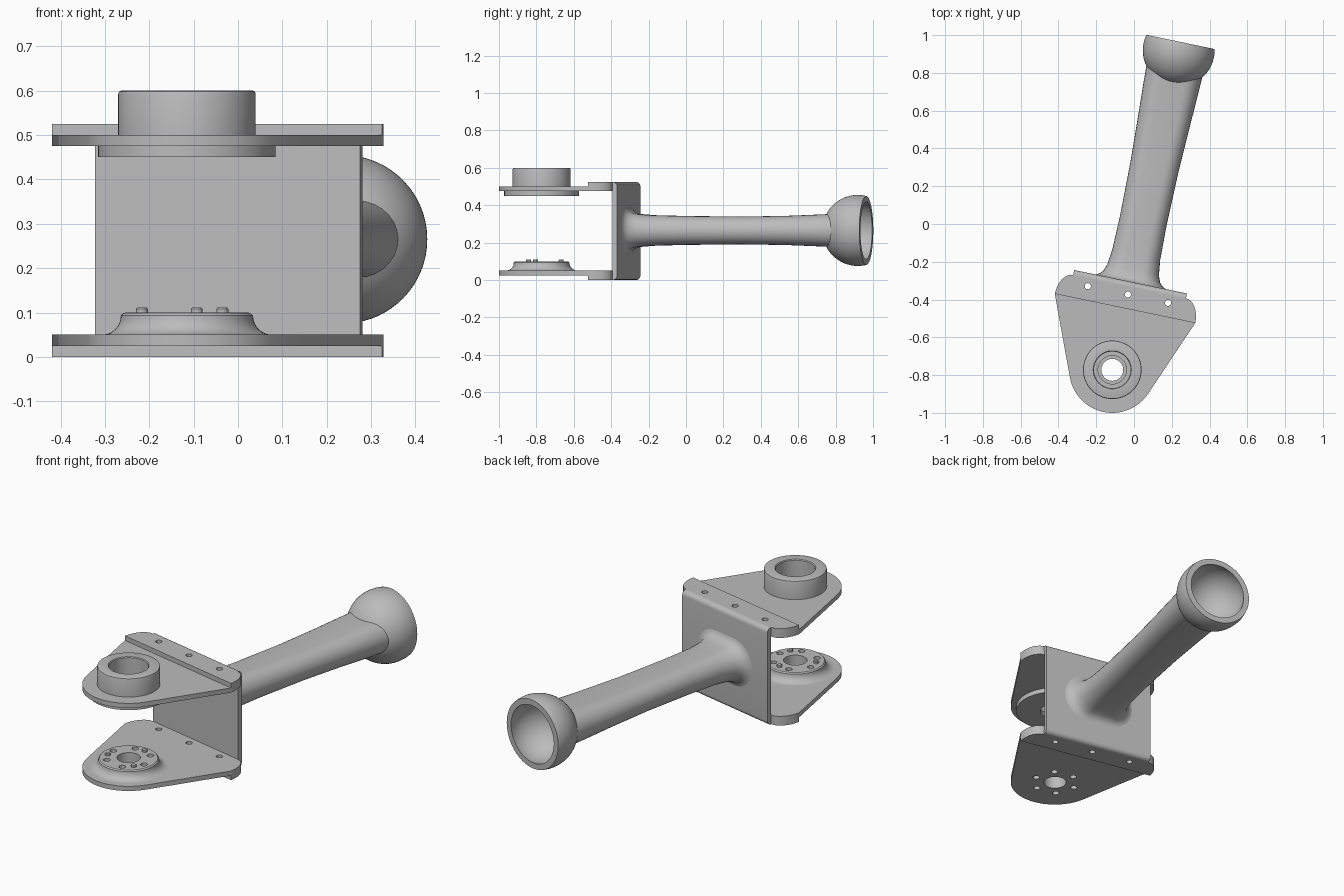
import bpy, bmesh, math
from mathutils import Matrix

if "Cube" in bpy.data.objects:
    bpy.data.objects.remove(bpy.data.objects["Cube"])

GREY = (0.5, 0.5, 0.5, 1)
mat = bpy.data.materials.new("plain_grey")
mat.use_nodes = True
mat.diffuse_color = GREY
mat.node_tree.nodes["Principled BSDF"].inputs["Base Color"].default_value = GREY

# Everything is built around the hub axis, arm along +y, then turned
PLACE = Matrix.Translation((-0.115, -0.772, 0)) @ Matrix.Rotation(math.radians(-11.75), 4, 'Z')


def finish(bm, name):
    bmesh.ops.remove_doubles(bm, verts=bm.verts, dist=1e-5)
    bmesh.ops.recalc_face_normals(bm, faces=bm.faces)
    mesh = bpy.data.meshes.new(name)
    bm.to_mesh(mesh)
    bm.free()
    ob = bpy.data.objects.new(name, mesh)
    bpy.context.collection.objects.link(ob)
    ob.matrix_world = PLACE
    mesh.materials.append(mat)
    bpy.ops.object.select_all(action='DESELECT')
    ob.select_set(True)
    bpy.context.view_layer.objects.active = ob
    bpy.ops.object.shade_smooth_by_angle(angle=math.radians(35))
    return ob


def arc(cx, cy, rx, ry, a0, a1, n):
    return [(cx + rx * math.cos(math.radians(a0 + (a1 - a0) * i / n)),
             cy + ry * math.sin(math.radians(a0 + (a1 - a0) * i / n))) for i in range(n + 1)]


def circle(x, y, r, n=24):
    return arc(x, y, r, r, 0, 360, n)[:-1]


def prism(name, loops, z0, z1):
    """Flat plate from an outline followed by hole loops."""
    bm = bmesh.new()
    for loop in loops:
        vs = [bm.verts.new((x, y, z0)) for x, y in loop]
        for i, v in enumerate(vs):
            bm.edges.new((v, vs[(i + 1) % len(vs)]))
    bmesh.ops.triangle_fill(bm, use_beauty=True, edges=bm.edges[:])
    ext = bmesh.ops.extrude_face_region(bm, geom=bm.faces[:], use_keep_orig=True)
    for v in ext["geom"]:
        if isinstance(v, bmesh.types.BMVert):
            v.co.z = z1
    return finish(bm, name)


def skin(bm, rings, closed_rows=False):
    """Bridge equal closed rings of vertices."""
    rows = [[bm.verts.new(p) for p in r] for r in rings]
    pairs = list(zip(rows, rows[1:])) + ([(rows[-1], rows[0])] if closed_rows else [])
    for a, b in pairs:
        for i in range(len(a)):
            j = (i + 1) % len(a)
            bm.faces.new((a[i], a[j], b[j], b[i]))


def lathe(name, profile, matrix=Matrix(), n=64):
    """Revolve a closed (radius, height) profile."""
    bm = bmesh.new()
    skin(bm, [[(x, y, z) for x, y in circle(0, 0, r, n)] for r, z in profile], True)
    bmesh.ops.transform(bm, matrix=matrix, verts=bm.verts)
    return finish(bm, name)


def polar(r, deg):
    return r * math.cos(math.radians(deg)), r * math.sin(math.radians(deg))


# Shared outlines and hole patterns
right_corner = arc(0.305, 0.332, 0.075, 0.118, 0, 90, 8)
left_corner = [(-x, y) for x, y in reversed(right_corner)]
ear = arc(0, 0, 0.228, 0.228, -158, -22, 36) + right_corner + left_corner
flange = right_corner + left_corner
bolt_holes = [circle(x, 0.407, 0.016, 16) for x in (-0.217, 0, 0.217)]
hub_holes = [circle(*polar(0.11, a), 0.017, 16) for a in range(0, 360, 60)]

# Plates and bracket flanges
prism("upper_plate", [ear, circle(0, 0, 0.097, 48)] + bolt_holes, 0.475, 0.5)
prism("lower_plate", [ear, circle(0, 0, 0.058, 48)] + bolt_holes + hub_holes, 0.025, 0.05)
prism("upper_flange", [flange] + bolt_holes, 0.5, 0.525)
prism("lower_flange", [flange] + bolt_holes, 0, 0.025)

# Back wall with bent top and bottom edges
section = ([(0.449, 0)] + arc(0.451, 0.025, 0.025, 0.025, -90, 0, 6)
           + arc(0.451, 0.5, 0.025, 0.025, 0, 90, 6)
           + [(0.449, 0.525), (0.449, 0.5), (0.451, 0.499), (0.451, 0.026), (0.449, 0.025)])
bm = bmesh.new()
skin(bm, [[(x, y, z) for y, z in section] for x in (-0.305, 0.305)])
bmesh.ops.holes_fill(bm, edges=bm.edges[:], sides=0)
finish(bm, "back_wall")

# Upper bearing ring and the washer below it
lathe("upper_ring", [(0.097, 0.5), (0.155, 0.5), (0.155, 0.592), (0.153, 0.598), (0.148, 0.6),
                     (0.101, 0.6), (0.097, 0.596)])
lathe("upper_washer", [(0.075, 0.45), (0.2, 0.45), (0.2, 0.476), (0.075, 0.476)])

# Lower hub: drilled core, flared skirt and pins
prism("lower_hub", [circle(0, 0, 0.137, 64), circle(0, 0, 0.058, 48)] + hub_holes, 0.05, 0.1)
skirt = arc(0.192, 0.093, 0.043, 0.043, 180, 270, 8)
lathe("hub_skirt", [(0.137, 0.05), (0.137, 0.1), (0.143, 0.099), (0.147, 0.095)] + skirt)
for i, a in enumerate((90, 210, 330)):
    ob = lathe(f"hub_pin_{i + 1}", [(0, 0.09), (0.0135, 0.09), (0.0135, 0.108), (0.011, 0.111),
                                    (0, 0.111)], Matrix.Translation((*polar(0.107, a), 0)), 16)

# Arm: rounded flat section, flared at the wall, trimmed to the cup
ZC, BALL_Y = 0.265, 1.727


def stadium(hw, hh):
    s = hw - hh
    return arc(s, 0, hh, hh, -90, 90, 14) + arc(-s, 0, hh, hh, 90, 270, 14)


stations = [(0.474, 0.205, 0.135), (0.478, 0.186, 0.118), (0.488, 0.168, 0.105),
            (0.505, 0.153, 0.095), (0.54, 0.14, 0.087), (0.62, 0.13, 0.081), (0.8, 0.126, 0.077),
            (1.1, 0.13, 0.074), (1.35, 0.14, 0.078), (1.5, 0.147, 0.084)]
rings = [[(x, y, ZC + z) for x, z in stadium(w, h)] for y, w, h in stations]
rings.append([(x, BALL_Y - math.sqrt(0.172 ** 2 - x * x - z * z), ZC + z)
              for x, z in stadium(0.152, 0.088)])
bm = bmesh.new()
skin(bm, rings)
finish(bm, "arm")

# Hollow ball cup, opening away from the arm
RIM = 0.046
outer = arc(0, 0, 0.19, 0.19, -90, math.degrees(math.asin(RIM / 0.19)), 24)
inner = arc(0, 0, 0.16, 0.16, math.degrees(math.asin(RIM / 0.16)), -90, 24)
bm_place = Matrix.Translation((0, BALL_Y, ZC)) @ Matrix.Rotation(math.radians(-90), 4, 'X')
bm = bmesh.new()
skin(bm, [[(x, y, z) for x, y in circle(0, 0, max(r, 0), 64)] for r, z in outer + inner])
bmesh.ops.transform(bm, matrix=bm_place, verts=bm.verts)
finish(bm, "ball_cup")
